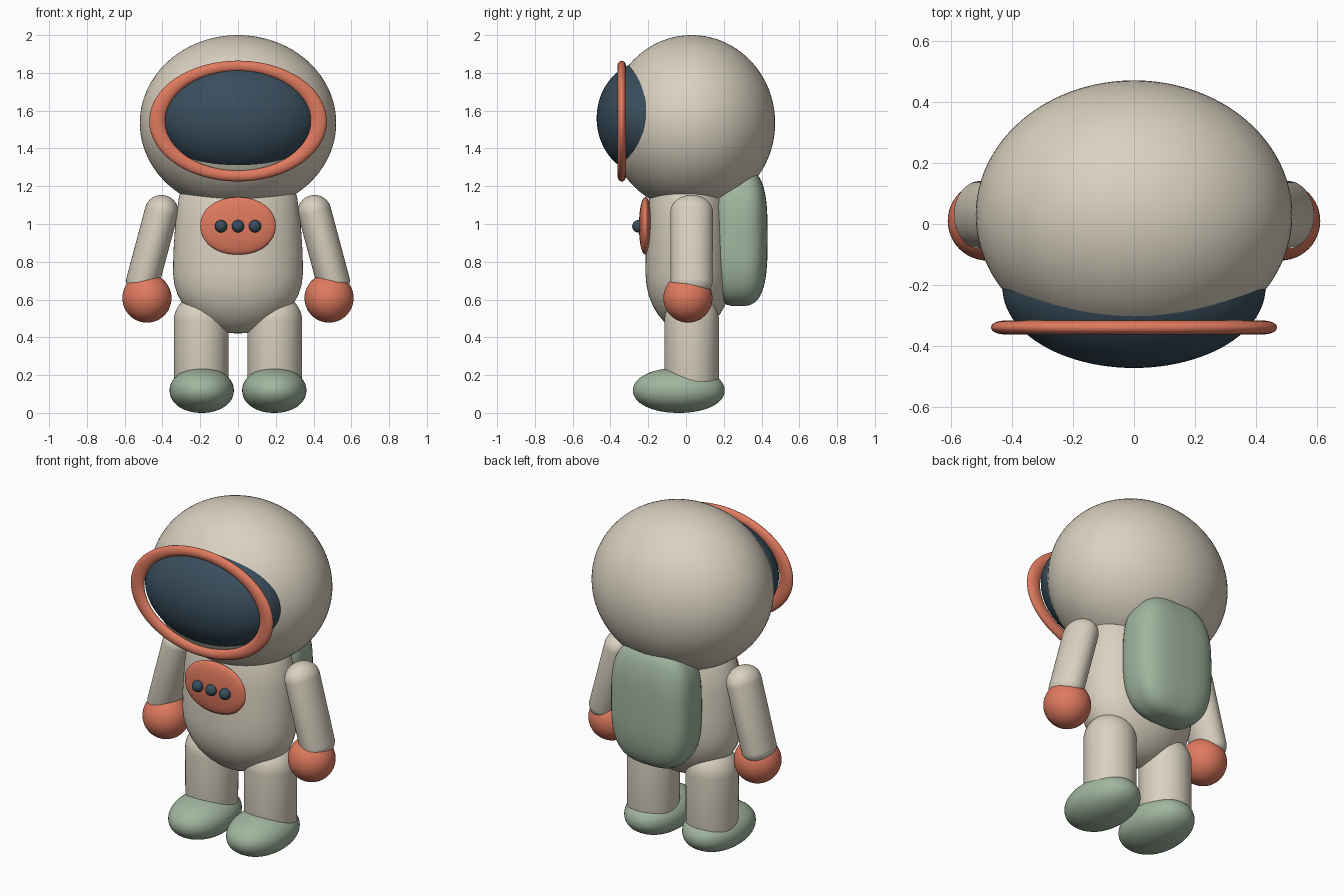
import bpy, bmesh, math
from mathutils import Vector, Matrix

if "Cube" in bpy.data.objects:
    bpy.data.objects.remove(bpy.data.objects["Cube"])


def material(name, rgb):
    m = bpy.data.materials.new(name)
    m.diffuse_color = (*rgb, 1)
    m.use_nodes = True
    m.node_tree.nodes["Principled BSDF"].inputs["Base Color"].default_value = m.diffuse_color
    return m


SUIT = material("warm_beige", (0.70, 0.64, 0.53))
CORAL = material("coral", (0.745, 0.195, 0.114))
NAVY = material("dark_navy", (0.041, 0.075, 0.108))
SAGE = material("sage_green", (0.36, 0.47, 0.35))


def finish(name, bm, mat):
    bmesh.ops.recalc_face_normals(bm, faces=bm.faces)
    for f in bm.faces:
        f.smooth = True
    me = bpy.data.meshes.new(name)
    bm.to_mesh(me)
    bm.free()
    me.materials.append(mat)
    ob = bpy.data.objects.new(name, me)
    bpy.context.collection.objects.link(ob)
    return ob


def ellipsoid(name, centre, radii, mat, n=2.0, segs=64):
    """Ellipsoid; n above 2 makes it boxier."""
    bm = bmesh.new()
    bmesh.ops.create_uvsphere(bm, u_segments=segs, v_segments=segs // 2, radius=1)
    for v in bm.verts:
        k = sum(abs(c) ** n for c in v.co) ** (-1 / n)
        v.co = Vector([c + r * p * k for c, r, p in zip(centre, radii, v.co)])
    return finish(name, bm, mat)


def capsule(name, top, bottom, r, mat, y_scale=1.0):
    """Round-ended tube between two cap centres."""
    top, bottom = Vector(top), Vector(bottom)
    axis = top - bottom
    bm = bmesh.new()
    bmesh.ops.create_uvsphere(bm, u_segments=48, v_segments=24, radius=r)
    half = axis.length / 2
    # split the equator so the middle becomes a straight tube
    for v in bm.verts:
        if v.co.z > 1e-4:
            v.co.z += half
        elif v.co.z < -1e-4:
            v.co.z -= half
        else:
            v.co.z = half
        v.co.y *= y_scale
    rot = Matrix.Rotation(math.atan2(axis.x, axis.z), 4, 'Y')
    bm.transform(Matrix.Translation((top + bottom) / 2) @ rot)
    return finish(name, bm, mat)


def lathe(name, profile, centre_y, y_scale, mat, segs=64):
    bm = bmesh.new()
    verts = [bm.verts.new((r, 0, z)) for r, z in profile]
    edges = [bm.edges.new(p) for p in zip(verts, verts[1:])]
    bmesh.ops.spin(bm, geom=verts + edges, axis=(0, 0, 1), cent=(0, 0, 0),
                   angle=2 * math.pi, steps=segs)
    bmesh.ops.remove_doubles(bm, verts=bm.verts, dist=1e-5)
    for v in bm.verts:
        v.co.y = v.co.y * y_scale + centre_y
    return finish(name, bm, mat)


# helmet, visor and visor ring
ellipsoid("helmet", (0, 0.03, 1.535), (0.52, 0.442, 0.465), SUIT, segs=96)
ellipsoid("visor", (0, -0.21, 1.56), (0.432, 0.263, 0.30), NAVY, segs=96)
bpy.ops.mesh.primitive_torus_add(major_segments=96, minor_segments=24,
                                 major_radius=0.4275, minor_radius=0.0425,
                                 location=(0, -0.34, 1.545),
                                 rotation=(math.pi / 2, 0, 0))
ring = bpy.context.object
ring.name = "visor_ring"
ring.scale = (1, 0.68, 0.53)
ring.data.materials.append(CORAL)
bpy.ops.object.shade_smooth()

# torso with a rounded bottom
lathe("torso", [(0, 0.42), (0.05, 0.424), (0.10, 0.436), (0.15, 0.455), (0.20, 0.485),
                (0.25, 0.525), (0.29, 0.572), (0.32, 0.625), (0.337, 0.68),
                (0.344, 0.74), (0.342, 0.85), (0.332, 1.0), (0.312, 1.15),
                (0.27, 1.22), (0.18, 1.26), (0, 1.28)], 0.015, 0.667, SUIT)

# chest panel and buttons
ellipsoid("chest_panel", (0, -0.215, 0.99), (0.20, 0.034, 0.152), CORAL, n=2.1)
for i, x in enumerate((-0.09, 0, 0.09)):
    ellipsoid(f"chest_button_{i + 1}", (x, -0.252, 0.988), (0.033,) * 3, NAVY, segs=24)

# backpack
ellipsoid("backpack", (0, 0.28, 0.93), (0.255, 0.152, 0.365), SAGE, n=3.1)

# limbs on both sides
for side, s in (("left", -1), ("right", 1)):
    capsule(f"{side}_arm", (s * 0.405, 0.03, 1.065), (s * 0.503, 0.03, 0.70), 0.089, SUIT, 1.26)
    ellipsoid(f"{side}_glove", (s * 0.482, 0.01, 0.608), (0.13, 0.13, 0.13), CORAL, segs=48)
    capsule(f"{side}_leg", (s * 0.195, 0.03, 0.485), (s * 0.195, 0.03, 0.18), 0.145, SUIT)
    ellipsoid(f"{side}_boot", (s * 0.192, -0.038, 0.119), (0.17, 0.243, 0.119), SAGE, n=2.1)
